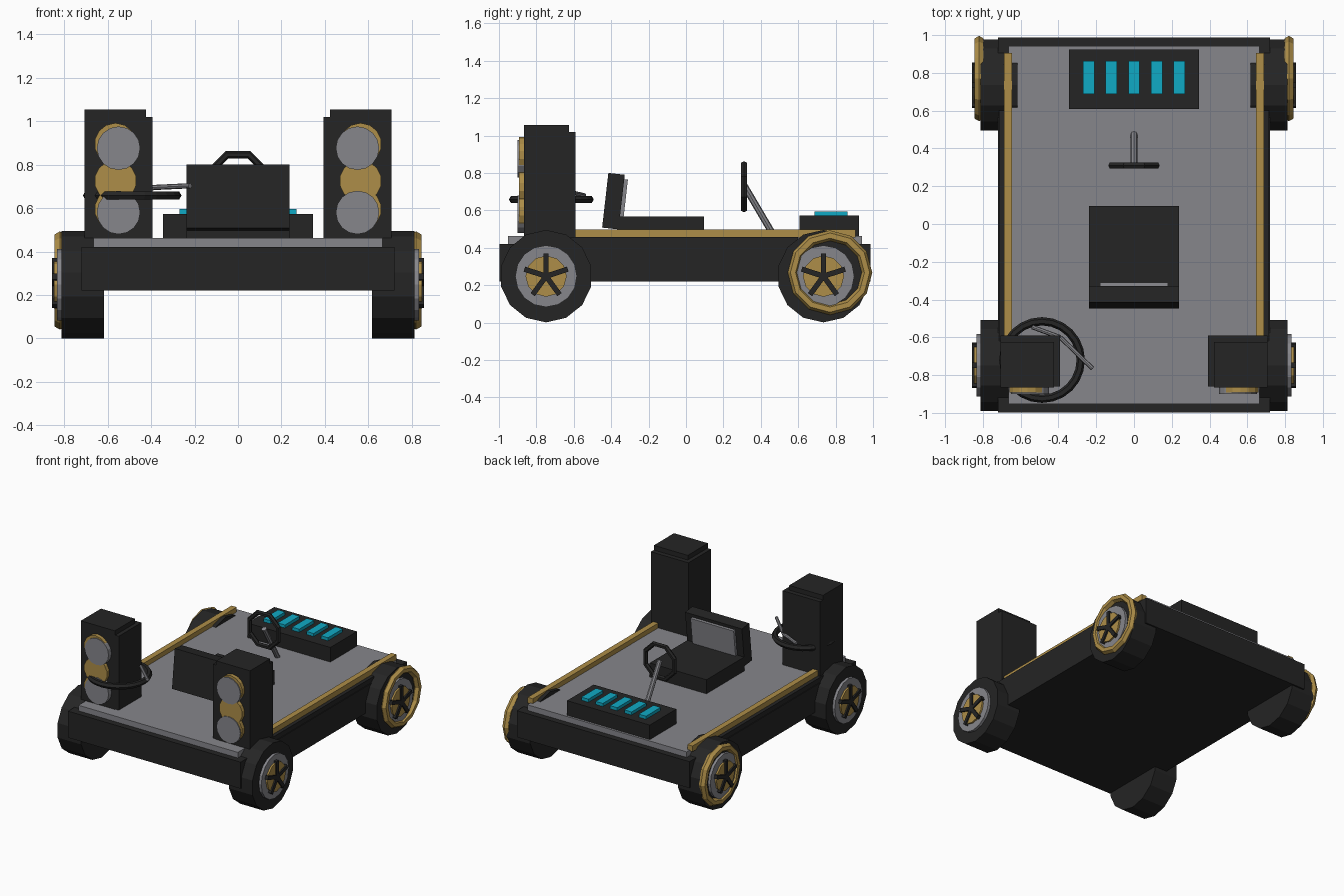
import bpy, math
from mathutils import Vector

if "Cube" in bpy.data.objects:
    bpy.data.objects.remove(bpy.data.objects["Cube"])


def material(name, rgb):
    m = bpy.data.materials.new(name)
    m.diffuse_color = (*rgb, 1)
    m.use_nodes = True
    m.node_tree.nodes["Principled BSDF"].inputs["Base Color"].default_value = m.diffuse_color
    return m


DARK = material("black", (0.018, 0.018, 0.018))
GREY = material("grey", (0.24, 0.24, 0.26))
GOLD = material("gold", (0.42, 0.27, 0.065))
CYAN = material("cyan", (0.005, 0.40, 0.56))


def finish(name, mat):
    ob = bpy.context.object
    ob.name = name
    ob.data.materials.append(mat)
    return ob


def box(name, mat, x, y, z, rot=(0, 0, 0)):
    """Box from (min, max) ranges, turned about its own centre."""
    c = [(a + b) / 2 for a, b in (x, y, z)]
    bpy.ops.mesh.primitive_cube_add(size=1, location=c, rotation=rot)
    ob = finish(name, mat)
    ob.scale = [abs(b - a) for a, b in (x, y, z)]
    return ob


def rod(name, mat, p, q, r, sides):
    p, q = Vector(p), Vector(q)
    d = q - p
    bpy.ops.mesh.primitive_cylinder_add(vertices=sides, radius=r, depth=d.length, location=(p + q) / 2,
                                        rotation=d.to_track_quat('Z', 'Y').to_euler())
    return finish(name, mat)


def ring(name, mat, loc, major, minor, rot, n, k):
    bpy.ops.mesh.primitive_torus_add(location=loc, rotation=rot, major_radius=major, minor_radius=minor,
                                     major_segments=n, minor_segments=k)
    return finish(name, mat)


# chassis and deck
box("chassis", DARK, (-0.72, 0.72), (-0.997, 0.987), (0.22, 0.42))
box("deck", GREY, (-0.665, 0.665), (-0.952, 0.942), (0.41, 0.462))

for s, side in ((-1, "left"), (1, "right")):
    # side sill and gold rail
    box(side + "_sill", DARK, (s * 0.64, s * 0.715), (-0.62, 0.6), (0.40, 0.457))
    box(side + "_rail", GOLD, (s * 0.645, s * 0.688), (-0.62, 0.905), (0.455, 0.498))

    # wheels with hub, cap and five spokes
    for end, y in (("front", -0.748), ("rear", 0.735)):
        n, z = side + "_" + end, 0.248
        rod(n + "_tyre", DARK, (s * 0.617, y, z), (s * 0.813, y, z), 0.247, 14)
        rod(n + "_hub", GREY, (s * 0.75, y, z), (s * 0.833, y, z), 0.165, 16)
        rod(n + "_cap", GOLD, (s * 0.75, y, z), (s * 0.846, y, z), 0.11, 12)
        for i in range(5):
            a = i * math.tau / 5
            m = 0.06
            box(n + "_spoke", DARK, (s * 0.81, s * 0.857),
                (y - m * math.sin(a) - 0.014, y - m * math.sin(a) + 0.014),
                (z + m * math.cos(a) - 0.062, z + m * math.cos(a) + 0.062), (a, 0, 0))
    # gold trim ring on the rear wheel
    ring(side + "_trim_ring", GOLD, (s * 0.82, 0.77, 0.267), 0.198, 0.028,
         (0, math.pi / 2, 0), 12, 6)

    # speaker tower: cabinet, raised top, stacked cones
    box(side + "_speaker", DARK, (s * 0.393, s * 0.706), (-0.86, -0.59), (0.45, 1.02))
    box(side + "_speaker_top", DARK, (s * 0.423, s * 0.706), (-0.865, -0.625), (0.45, 1.055))
    for z in (0.895, 0.725, 0.595):
        rod(side + "_gold_cone", GOLD, (s * 0.564, -0.85, z), (s * 0.564, -0.893, z), 0.097, 14)
    for z in (0.876, 0.58):
        rod(side + "_grey_cone", GREY, (s * 0.55, -0.85, z), (s * 0.55, -0.9, z), 0.1, 16)

# turntable ring and bent arm round the left speaker
ring("turntable_ring", DARK, (-0.487, -0.72, 0.658), 0.205, 0.022, (0, 0, 0), 24, 6)
rod("arm_root", GREY, (-0.54, -0.545, 0.68), (-0.39, -0.6, 0.693), 0.012, 8)
rod("arm_tip", GREY, (-0.39, -0.6, 0.695), (-0.22, -0.765, 0.703), 0.012, 8)

# seat
box("seat_cushion", DARK, (-0.237, 0.237), (-0.36, 0.095), (0.455, 0.568))
lean = (-math.radians(6.5), 0, 0)
box("seat_back", DARK, (-0.237, 0.237), (-0.432, -0.344), (0.502, 0.796), lean)
box("seat_pad", GREY, (-0.18, 0.18), (-0.37, -0.322), (0.565, 0.768), lean)

# steering wheel and column
wheel = ring("steering_wheel", DARK, (0, 0.31, 0.726), 0.13, 0.018, (math.pi / 2, 0, 0), 8, 6)
wheel.rotation_euler = (math.pi / 2, math.pi / 8, 0)
rod("steering_column", GREY, (0, 0.31, 0.735), (0, 0.475, 0.455), 0.018, 8)

# console with five glowing keys
box("console", DARK, (-0.345, 0.345), (0.608, 0.925), (0.455, 0.572))
for i in range(-2, 3):
    box("key", CYAN, (i * 0.12 - 0.03, i * 0.12 + 0.03), (0.687, 0.863), (0.56, 0.595))
